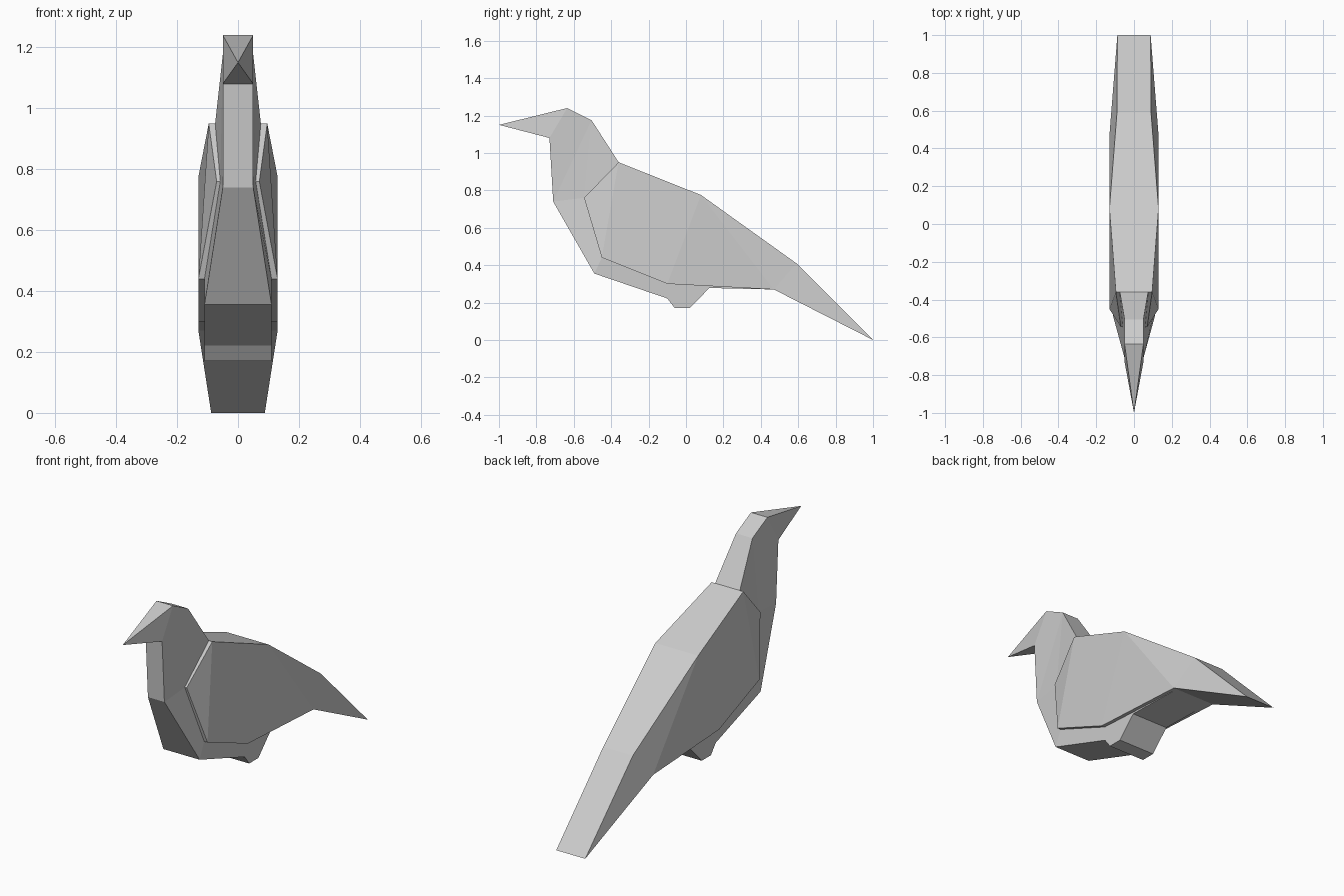
import bpy
import bmesh

cube = bpy.data.objects.get("Cube")
if cube:
    bpy.data.objects.remove(cube, do_unlink=True)

grey = bpy.data.materials.new("plain_grey")
grey.use_nodes = True
grey.diffuse_color = (0.6, 0.6, 0.6, 1)
bsdf = grey.node_tree.nodes["Principled BSDF"]
bsdf.inputs["Base Color"].default_value = (0.6, 0.6, 0.6, 1)
bsdf.inputs["Roughness"].default_value = 0.8


def finish(name, bm):
    """Turn a bmesh into a flat-shaded object."""
    bmesh.ops.recalc_face_normals(bm, faces=bm.faces)
    mesh = bpy.data.meshes.new(name)
    bm.to_mesh(mesh)
    bm.free()
    mesh.materials.append(grey)
    obj = bpy.data.objects.new(name, mesh)
    bpy.context.collection.objects.link(obj)
    return obj


def bridge(bm, a, b, loop):
    """Join two matching outlines with a strip of quads."""
    for p, q in zip(loop, loop[1:] + loop[:1]):
        bm.faces.new((a[p], a[q], b[q], b[p]))


def slab(name, left, right, loop, sides):
    """Solid between two named point sets: side faces plus an edge strip."""
    bm = bmesh.new()
    a, b = ({k: bm.verts.new(p) for k, p in pts.items()} for pts in (left, right))
    for side in sides:
        keys = side.split()
        bm.faces.new([a[k] for k in keys])
        bm.faces.new([b[k] for k in reversed(keys)])
    bridge(bm, a, b, loop)
    return finish(name, bm)


def flip(points):
    return {k: (-x, y, z) for k, (x, y, z) in points.items()}


# Wing outline: outer half width, inner half width, y, z
wing = {
    "shoulder": (0.096, 0.075, -0.36, 0.95),
    "front": (0.07, 0.058, -0.545, 0.76),
    "low_front": (0.13, 0.11, -0.45, 0.44),
    "low_mid": (0.13, 0.11, -0.10, 0.30),
    "low_rear": (0.13, 0.11, 0.47, 0.27),
    "tail_tip": (0.088, 0.07, 1.0, 0.0),
    "rump": (0.09, 0.07, 0.59, 0.41),
    "back": (0.13, 0.11, 0.08, 0.775),
}
outer = {k: (o, y, z) for k, (o, i, y, z) in wing.items()}
inner = {k: (i, y, z) for k, (o, i, y, z) in wing.items()}
wing_faces = [
    "shoulder front low_front",
    "shoulder low_front low_mid back",
    "back low_mid low_rear",
    "back low_rear rump",
    "rump low_rear tail_tip",
]

# Body shares the inner wing line and adds head, breast and belly
body = dict(inner)
body.update(
    crown=(0.05, -0.635, 1.24),
    chin=(0.05, -0.73, 1.08),
    breast=(0.05, -0.71, 0.74),
    breast_low=(0.11, -0.49, 0.355),
    belly=(0.11, -0.10, 0.222),
    vent=(0.11, 0.125, 0.278),
    nape=(0.05, -0.505, 1.175),
)
body_faces = wing_faces + [
    "crown chin breast nape",
    "nape breast front",
    "nape front shoulder",
    "breast breast_low low_front front",
    "breast_low belly low_mid low_front",
    "belly vent low_mid",
    "low_mid vent low_rear",
]
body_loop = ("crown chin breast breast_low belly vent low_rear tail_tip "
             "rump back shoulder nape").split()
slab("body", body, flip(body), body_loop, body_faces)

# Wings and tail sides
slab("wing_left", outer, inner, list(wing), wing_faces)
slab("wing_right", flip(outer), flip(inner), list(wing), wing_faces)

# Foot block under the belly
foot = {
    "belly": body["belly"],
    "toe": (0.11, -0.06, 0.17),
    "heel": (0.11, 0.02, 0.17),
    "vent": body["vent"],
}
slab("foot", foot, flip(foot), list(foot), ["belly toe heel vent"])

# Beak: pyramid on the front of the head
bm = bmesh.new()
tip = bm.verts.new((0, -1, 1.15))
base = [bm.verts.new(p) for p in (
    body["crown"], body["chin"], flip(body)["chin"], flip(body)["crown"])]
bm.faces.new(base)
for p, q in zip(base, base[1:] + base[:1]):
    bm.faces.new((tip, q, p))
finish("beak", bm)
